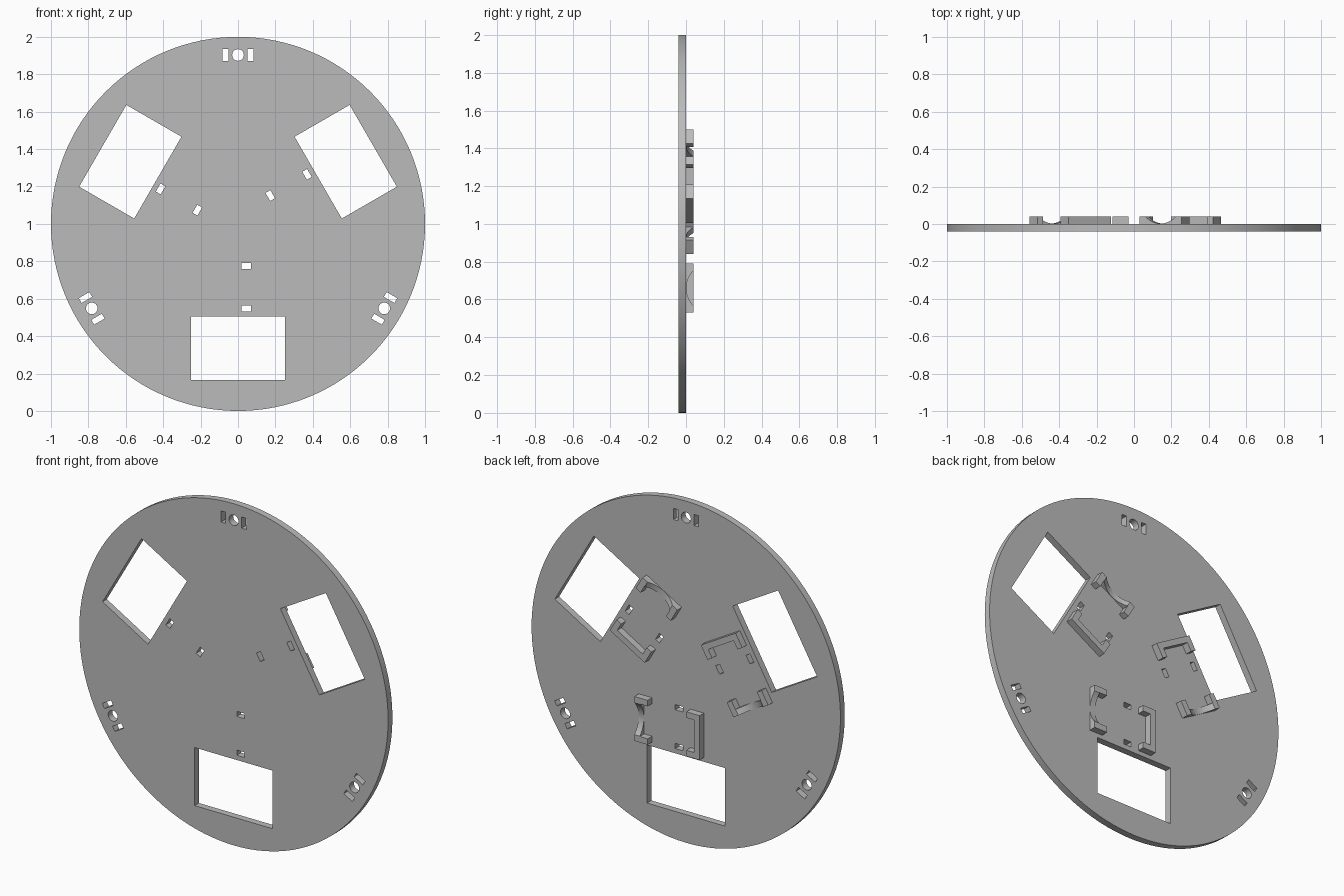
import bpy
from math import sin, cos, pi, radians
from mathutils import Matrix

if "Cube" in bpy.data.objects:
    bpy.data.objects.remove(bpy.data.objects["Cube"])

T = 0.04                      # plate thickness and bracket height
TURNS = [0, radians(120), radians(240)]
STAND = Matrix.Translation((0, 0, 1)) @ Matrix.Rotation(pi / 2, 4, 'X')

grey = bpy.data.materials.new("plain_grey")
grey.use_nodes = True
grey.diffuse_color = (0.5, 0.5, 0.5, 1)
grey.node_tree.nodes["Principled BSDF"].inputs["Base Color"].default_value = (0.5, 0.5, 0.5, 1)


def activate(ob):
    bpy.ops.object.select_all(action='DESELECT')
    ob.select_set(True)
    bpy.context.view_layer.objects.active = ob


def rect(x, y, w, h):
    return [(x + sx * w / 2, y + sy * h / 2) for sx, sy in ((-1, -1), (1, -1), (1, 1), (-1, 1))]


def ring(x, y, r, n):
    return [(x + r * cos(2 * pi * i / n), y + r * sin(2 * pi * i / n)) for i in range(n)]


def turn(points, a):
    return [(x * cos(a) - y * sin(a), x * sin(a) + y * cos(a)) for x, y in points]


def sheet(name, outlines, z):
    """Filled outlines (inner ones become holes), T thick, centred on height z."""
    cu = bpy.data.curves.new(name, 'CURVE')
    cu.dimensions, cu.fill_mode, cu.extrude = '2D', 'BOTH', T / 2
    for pts in outlines:
        sp = cu.splines.new('POLY')
        sp.points.add(len(pts) - 1)
        for p, (x, y) in zip(sp.points, pts):
            p.co = (x, y, 0, 1)
        sp.use_cyclic_u = True
    ob = bpy.data.objects.new(name, cu)
    bpy.context.collection.objects.link(ob)
    activate(ob)
    bpy.ops.object.convert(target='MESH')
    ob = bpy.context.object
    ob.data.transform(Matrix.Translation((0, 0, z)))
    ob.data.materials.clear()
    ob.data.materials.append(grey)
    return ob


def finish(ob):
    activate(ob)
    bpy.ops.object.shade_smooth_by_angle(angle=radians(30))


# Round plate with windows, small slots and rim mounting holes
holes = [rect(0, -0.665, 0.505, 0.34),
         rect(0.045, -0.225, 0.05, 0.03), rect(0.045, -0.452, 0.05, 0.03),
         ring(0, 0.903, 0.031, 32),
         rect(-0.067, 0.903, 0.03, 0.065), rect(0.067, 0.903, 0.03, 0.065)]
plate = sheet("round_plate", [ring(0, 0, 1, 128)] + [turn(h, a) for a in TURNS for h in holes], T / 2)
plate.matrix_world = STAND
finish(plate)

# Bracket pair: U shapes that face each other across a shared centre
MID_X, MID_Y = 0.095, -0.34
HALF_X, HALF_Y, ARM, WALL = 0.211, 0.13, 0.086, 0.035


def bracket(name, side):
    outer, tip, inner = HALF_X, HALF_X - ARM, HALF_X - WALL
    half = [(tip, HALF_Y - WALL), (tip, HALF_Y), (outer, HALF_Y)]
    pts = [(inner, HALF_Y - WALL)] + half
    pts += [(x, -y) for x, y in reversed(pts)]
    return sheet(name, [[(MID_X + side * x, MID_Y + y) for x, y in pts]], -T / 2)


plain = bracket("plain_bracket", -1)
cradle = bracket("cradle_bracket", 1)

# Rounded dip through the back wall of the cradle
R = 0.133
bpy.ops.mesh.primitive_cylinder_add(vertices=96, radius=R, depth=0.3, rotation=(0, pi / 2, 0),
                                    location=(MID_X + HALF_X, MID_Y, -R - 0.002))
cutter = bpy.context.object
cutter.hide_render = True
mod = cradle.modifiers.new("dip", 'BOOLEAN')
mod.operation, mod.solver, mod.object = 'DIFFERENCE', 'EXACT', cutter
activate(cradle)
bpy.ops.object.modifier_apply(modifier="dip")
bpy.data.objects.remove(cutter)

# Three bracket pairs around the centre
for part in (plain, cradle):
    part.data.materials.clear()
    part.data.materials.append(grey)
    finish(part)
    for i, a in enumerate(TURNS):
        ob = part if i == 0 else part.copy()
        if i:
            bpy.context.collection.objects.link(ob)
            ob.name = f"{part.name}_{i + 1}"
        ob.matrix_world = STAND @ Matrix.Rotation(a, 4, 'Z')
